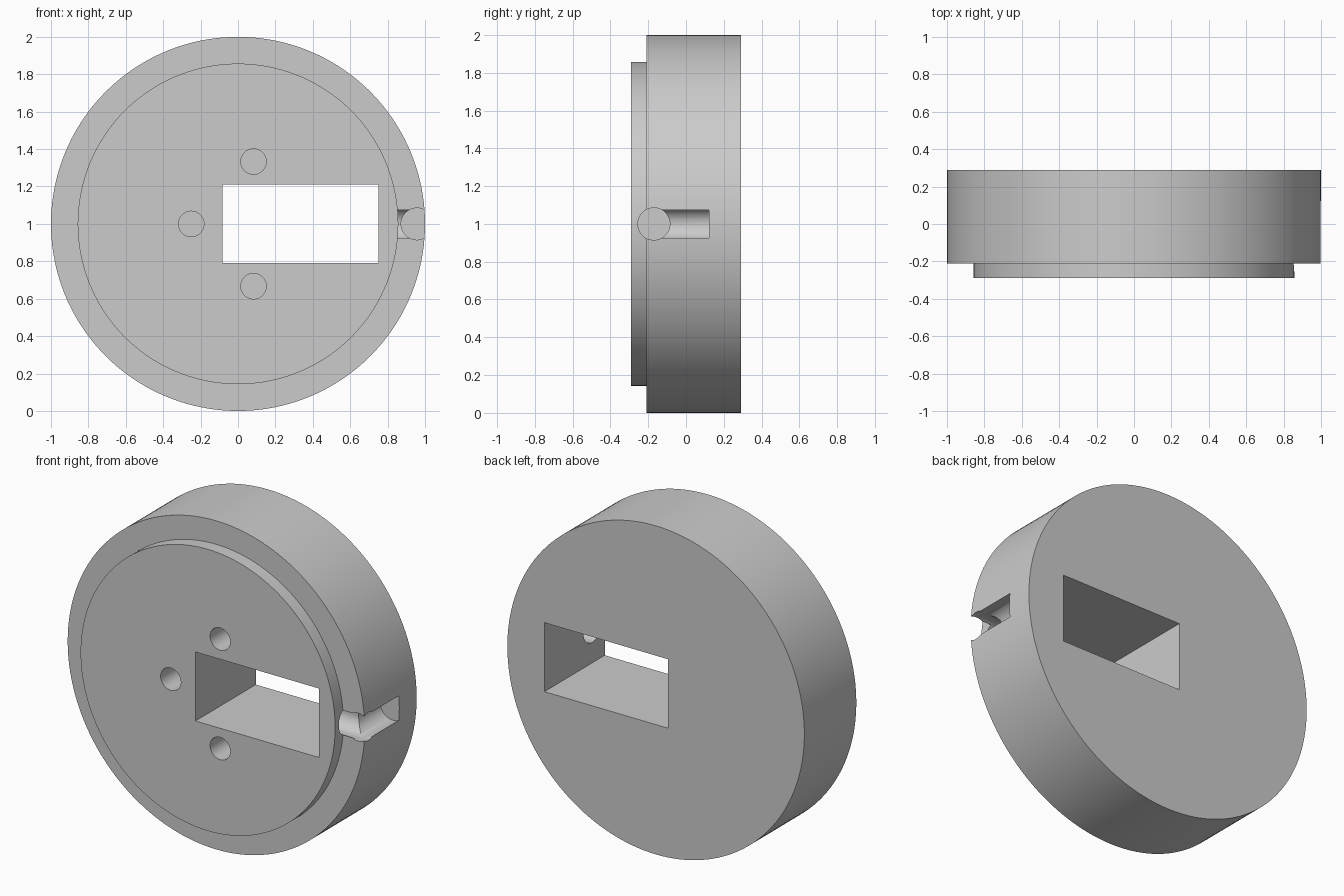
import bpy, bmesh, math
from mathutils import Matrix, Vector

old = bpy.data.objects.get("Cube")
if old:
    bpy.data.objects.remove(old, do_unlink=True)

grey = bpy.data.materials.new("plain grey")
grey.use_nodes = True
colour = (0.6, 0.6, 0.6, 1)
grey.diffuse_color = colour
grey.node_tree.nodes["Principled BSDF"].inputs["Base Color"].default_value = colour


def make(name, bm):
    bmesh.ops.recalc_face_normals(bm, faces=bm.faces)
    mesh = bpy.data.meshes.new(name)
    bm.to_mesh(mesh)
    bm.free()
    mesh.materials.append(grey)
    ob = bpy.data.objects.new(name, mesh)
    bpy.context.collection.objects.link(ob)
    return ob


def rod(name, start, end, radius, sides=48):
    """Closed cylinder between two points."""
    a, b = Vector(start), Vector(end)
    turn = (b - a).to_track_quat('Z', 'Y').to_matrix().to_4x4()
    bm = bmesh.new()
    bmesh.ops.create_cone(bm, cap_ends=True, segments=sides, radius1=radius,
                          radius2=radius, depth=(b - a).length,
                          matrix=Matrix.Translation((a + b) / 2) @ turn)
    return make(name, bm)


def block(name, low, high):
    a, b = Vector(low), Vector(high)
    bm = bmesh.new()
    bmesh.ops.create_cube(bm, size=1, matrix=Matrix.Translation((a + b) / 2)
                          @ Matrix.Diagonal((b - a).to_4d()))
    return make(name, bm)


# Stepped disc: a wide body with a shallow raised front, as a lathed profile
SIDES = 160
BACK, STEP, FRONT = 0.29, -0.21, -0.29
bm = bmesh.new()
rings = []
for radius, y in ((1, BACK), (1, STEP), (0.857, STEP), (0.857, FRONT)):
    rings.append([bm.verts.new((radius * math.cos(t), y, 1 + radius * math.sin(t)))
                  for t in (2 * math.pi * i / SIDES for i in range(SIDES))])
for r, s in zip(rings, rings[1:]):
    for i in range(SIDES):
        j = (i + 1) % SIDES
        bm.faces.new((r[i], r[j], s[j], s[i]))
bm.faces.new(rings[0])
bm.faces.new(rings[-1])
disc = make("stepped_disc", bm)

# Rectangular window right through
cutters = [block("window_cutter", (-0.083, -0.5, 0.79), (0.75, 0.5, 1.21))]

# Three blind screw holes in the front
for x, z in ((0.083, 1.333), (-0.25, 1), (0.083, 0.667)):
    cutters.append(rod("screw_hole_cutter", (x, -0.4, z), (x, 0.11, z), 0.068))

# Radial cable bore into the window, and the groove along the rim
cutters.append(rod("cable_bore_cutter", (0.6, -0.17, 1), (1.2, -0.17, 1), 0.085))
cutters.append(rod("rim_groove_cutter", (0.957, -0.4, 1), (0.957, 0.123, 1), 0.085))

bpy.ops.object.select_all(action='DESELECT')
bpy.context.view_layer.objects.active = disc
disc.select_set(True)
for cutter in cutters:
    cutter.hide_render = True
    mod = disc.modifiers.new("cut", 'BOOLEAN')
    mod.operation = 'DIFFERENCE'
    mod.solver = 'EXACT'
    mod.object = cutter
    bpy.ops.object.modifier_apply(modifier=mod.name)
    bpy.data.objects.remove(cutter, do_unlink=True)

bpy.ops.object.shade_smooth_by_angle(angle=math.radians(30))
